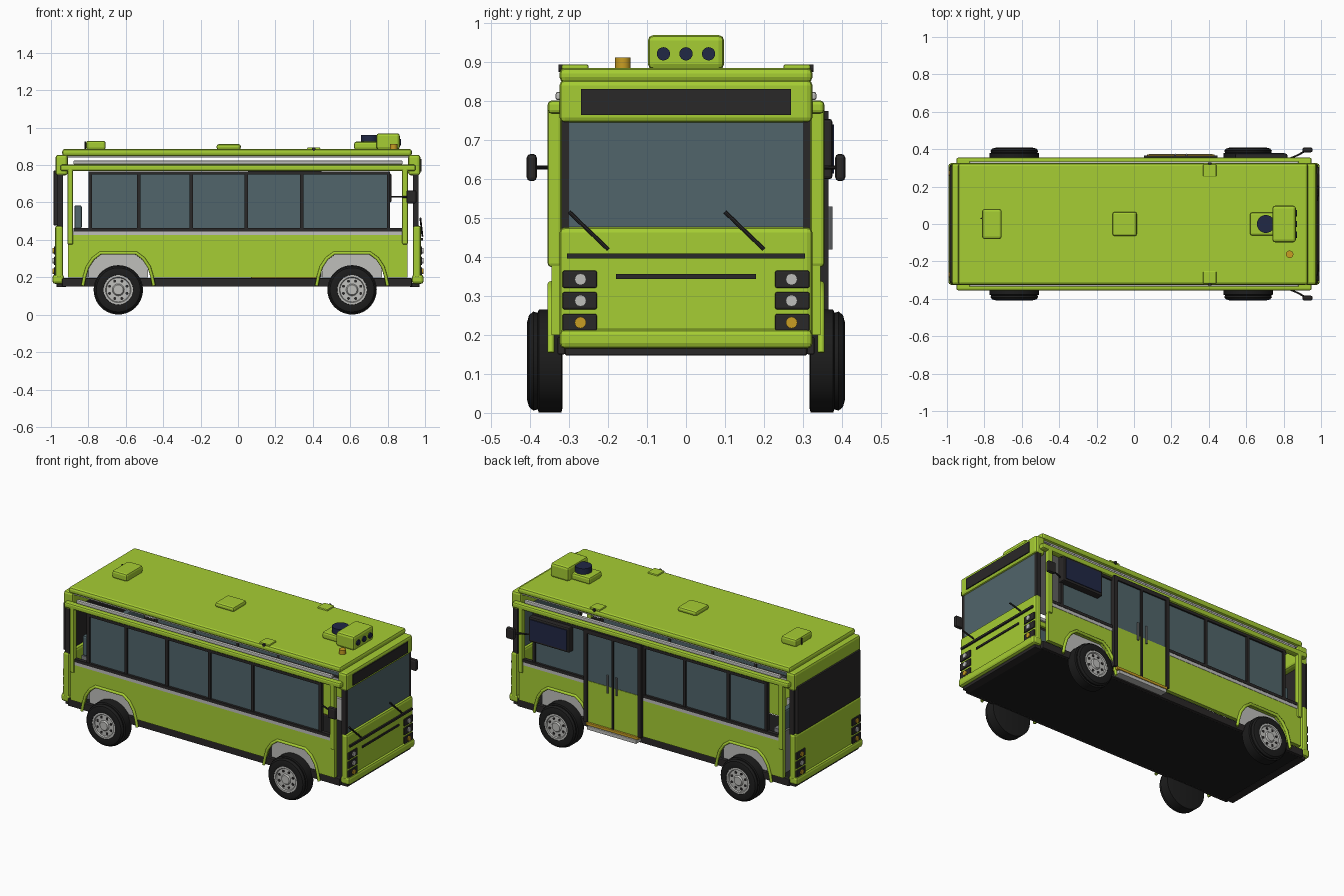
import bpy, bmesh, math
from mathutils import Vector

if "Cube" in bpy.data.objects:
    bpy.data.objects.remove(bpy.data.objects["Cube"])


def material(name, rgb):
    m = bpy.data.materials.new(name)
    m.diffuse_color = (*rgb, 1)
    m.use_nodes = True
    m.node_tree.nodes["Principled BSDF"].inputs["Base Color"].default_value = m.diffuse_color
    return m


GREEN = material("lime green", (0.38, 0.61, 0.033))
BLACK = material("rubber black", (0.012, 0.012, 0.012))
TRIM = material("dark trim", (0.023, 0.021, 0.021))
GLASS = material("grey blue glass", (0.082, 0.13, 0.145))
GREY = material("light grey", (0.52, 0.52, 0.50))
STEEL = material("steel grey", (0.2, 0.21, 0.22))
AMBER = material("amber", (0.58, 0.34, 0.017))
NAVY = material("navy", (0.015, 0.021, 0.06))


def finish(name, bm, mat, bevel=0.0, segs=2):
    bmesh.ops.recalc_face_normals(bm, faces=bm.faces)
    me = bpy.data.meshes.new(name)
    bm.to_mesh(me)
    bm.free()
    me.materials.append(mat)
    ob = bpy.data.objects.new(name, me)
    bpy.context.collection.objects.link(ob)
    if bevel:
        b = ob.modifiers.new("bevel", "BEVEL")
        b.width, b.segments = bevel, segs
    return ob


def box(name, x, y, z, mat, bevel=0.0):
    """Box from (min, max) pairs."""
    bm = bmesh.new()
    bmesh.ops.create_cube(bm, size=1)
    for v in bm.verts:
        v.co = [sum(r) / 2 + c * abs(r[1] - r[0]) for r, c in zip((x, y, z), v.co)]
    return finish(name, bm, mat, bevel)


def side_box(name, s, x, y, z, mat, bevel=0.0):
    return box(name, x, (s * y[0], s * y[1]), z, mat, bevel)


def cyl(name, loc, r, depth, axis, mat, sides=24, bevel=0.0):
    bm = bmesh.new()
    bmesh.ops.create_cone(bm, cap_ends=True, segments=sides, radius1=r, radius2=r, depth=depth)
    rot = Vector((0, 0, 1)).rotation_difference(Vector(axis))
    for v in bm.verts:
        v.co = rot @ v.co + Vector(loc)
    for f in bm.faces:
        f.smooth = len(f.verts) == 4 and sides > 12
    return finish(name, bm, mat, bevel)


def rod(name, a, b, r, mat):
    a, b = Vector(a), Vector(b)
    return cyl(name, (a + b) / 2, r, (b - a).length, b - a, mat, 8)


def extrude_profile(name, pts, y0, y1, mat, bevel=0.0):
    """Side profile in x and z, pulled along y."""
    bm = bmesh.new()
    f = bm.faces.new([bm.verts.new((x, y0, z)) for x, z in pts])
    r = bmesh.ops.extrude_face_region(bm, geom=[f])
    for v in r["geom"]:
        if isinstance(v, bmesh.types.BMVert):
            v.co.y = y1
    return finish(name, bm, mat, bevel)


def lathe(name, profile, cx, cz, s, mat):
    """Spin (y, radius) pairs around a wheel axle."""
    bm = bmesh.new()
    n = 40
    rings = [[bm.verts.new((cx + r * math.cos(2 * math.pi * i / n), s * y,
                            cz + r * math.sin(2 * math.pi * i / n))) for i in range(n)]
             for y, r in profile]
    for a, b in zip(rings, rings[1:]):
        for i in range(n):
            bm.faces.new((a[i], a[(i + 1) % n], b[(i + 1) % n], b[i])).smooth = True
    bm.faces.new(rings[0])
    bm.faces.new(rings[-1])
    ob = finish(name, bm, mat)
    bpy.context.view_layer.objects.active = ob
    ob.select_set(True)
    bpy.ops.object.shade_smooth_by_angle(angle=math.radians(35))
    ob.select_set(False)


WHEELS = (-0.64, 0.61)
ARCH = [(-0.18, 0.2), (-0.165, 0.25), (-0.135, 0.295), (-0.095, 0.325),
        (0.095, 0.325), (0.135, 0.295), (0.165, 0.25), (0.18, 0.2)]

# Floor and roof
box("chassis", (-0.94, 0.93), (-0.315, 0.315), (0.15, 0.197), BLACK, 0.006)
box("roof", (-0.94, 0.93), (-0.325, 0.325), (0.848, 0.886), GREEN, 0.014)
box("ceiling", (-0.92, 0.92), (-0.31, 0.31), (0.84, 0.85), GREY)

for s in (-1, 1):
    # Lower side panel with wheel openings
    pts = [(-0.91, 0.2)]
    for cx in WHEELS:
        pts += [(cx + dx, z) for dx, z in ARCH]
    pts += [(0.905, 0.2), (0.905, 0.425), (-0.91, 0.425)]
    extrude_profile("side_panel", pts, s * 0.322, s * 0.345, GREEN)
    side_box("side_stripe", s, (-0.9, 0.9), (0.322, 0.347), (0.425, 0.445), GREY)
    side_box("side_skirt", s, (-0.94, 0.93), (0.31, 0.33), (0.15, 0.195), TRIM, 0.004)

    # Windows
    side_box("side_glass", s, (-0.79, 0.81), (0.325, 0.335), (0.45, 0.76), GLASS)
    side_box("window_sill", s, (-0.88, 0.88), (0.325, 0.349), (0.445, 0.463), TRIM)
    side_box("window_head", s, (-0.79, 0.81), (0.325, 0.345), (0.75, 0.766), TRIM)
    bars = (-0.79, -0.53, -0.25, 0.045, 0.34, 0.805) if s < 0 else (-0.79, -0.53, -0.23, 0.05, 0.805)
    for x in bars:
        side_box("window_bar", s, (x - 0.009, x + 0.009), (0.322, 0.345), (0.45, 0.765), TRIM)

    # Rails and corner posts
    side_box("upper_rail", s, (-0.95, 0.95), (0.315, 0.355), (0.768, 0.802), GREEN, 0.01)
    side_box("gutter", s, (-0.88, 0.88), (0.312, 0.335), (0.803, 0.824), GREY, 0.006)
    for x in (-0.897, 0.893):
        side_box("corner_post", s, (x - 0.015, x + 0.015), (0.32, 0.355), (0.375, 0.79), GREEN, 0.008)

    for cx in WHEELS:
        # Wheel well and arch trim
        side_box("wheel_well", s, (cx - 0.16, cx + 0.16), (0.3, 0.316), (0.2, 0.335), GREY)
        path = [(cx - 0.19, 0.155)] + [(cx + dx, z + 0.005) for dx, z in ARCH] + [(cx + 0.19, 0.155)]
        cu = bpy.data.curves.new("wheel_arch", "CURVE")
        cu.dimensions = "3D"
        cu.bevel_depth, cu.bevel_resolution, cu.use_fill_caps = 0.009, 2, True
        sp = cu.splines.new("POLY")
        sp.points.add(len(path) - 1)
        for p, (x, z) in zip(sp.points, path):
            p.co = (x, s * 0.347, z, 1)
        cu.materials.append(GREEN)
        bpy.context.collection.objects.link(bpy.data.objects.new("wheel_arch", cu))

        # Wheel
        cz = 0.133
        lathe("tyre", [(0.317, 0.12), (0.32, 0.132), (0.378, 0.132), (0.381, 0.124), (0.392, 0.127),
                       (0.403, 0.118), (0.408, 0.1), (0.406, 0.08), (0.392, 0.076)], cx, cz, s, BLACK)
        lathe("rim", [(0.388, 0.08), (0.405, 0.079), (0.405, 0.068), (0.398, 0.064),
                      (0.399, 0.032), (0.407, 0.026), (0.407, 0.012)], cx, cz, s, GREY)
        for i in range(8):
            a = math.tau * (i + 0.5) / 8
            cyl("rim_hole", (cx + 0.05 * math.cos(a), s * 0.399, cz + 0.05 * math.sin(a)),
                0.008, 0.004, (0, 1, 0), TRIM, 10)

    # Mirror
    rod("mirror_arm", (0.82, s * 0.345, 0.63), (0.88, s * 0.37, 0.63), 0.005, TRIM)
    rod("mirror_arm", (0.88, s * 0.37, 0.63), (0.93, s * 0.4, 0.63), 0.005, TRIM)
    side_box("mirror", s, (0.9, 0.955), (0.383, 0.409), (0.595, 0.665), TRIM, 0.01)

    # Small roof marker
    box("roof_marker", (0.37, 0.44), (s * 0.285 - 0.035, s * 0.285 + 0.035), (0.88, 0.895), GREEN, 0.006)
    cyl("marker_lens", (0.405, s * 0.322, 0.885), 0.01, 0.012, (0, 1, 0), TRIM, 12)

# Front and rear ends
for d in (1, -1):
    def end(name, x, y, z, mat, bevel=0.0):
        return box(name, (d * x[0], d * x[1]), y, z, mat, bevel)
    end("end_header", (0.91, 0.975), (-0.325, 0.325), (0.745, 0.855), GREEN, 0.014)
    end("end_panel", (0.935, 0.978), (-0.325, 0.325), (0.19, 0.477), GREEN, 0.014)
    end("bumper", (0.93, 0.992), (-0.325, 0.325), (0.165, 0.215), GREEN, 0.014)
    end("bumper_lip", (0.92, 0.97), (-0.31, 0.31), (0.147, 0.17), TRIM, 0.004)
    for s in (-1, 1):
        end("end_pillar", (0.935, 0.965), (s * 0.31 - 0.01, s * 0.31 + 0.01), (0.47, 0.75), TRIM)
        for z, lamp in ((0.343, GREY), (0.288, GREY), (0.232, AMBER)):
            lamp = lamp if d > 0 or z < 0.3 else AMBER
            end("lamp_housing", (0.97, 0.985), (s * 0.273 - 0.044, s * 0.273 + 0.044),
                (z - 0.022, z + 0.022), TRIM, 0.004)
            cyl("lamp", (d * 0.985, s * 0.271, z), 0.015, 0.012, (1, 0, 0), lamp, 12)

# Front details
box("windshield", (0.95, 0.964), (-0.302, 0.302), (0.47, 0.75), GLASS)
box("destination_sign", (0.97, 0.981), (-0.27, 0.27), (0.765, 0.832), TRIM)
box("front_strip", (0.97, 0.988), (-0.305, 0.305), (0.396, 0.409), TRIM)
box("grille_slot", (0.97, 0.984), (-0.18, 0.18), (0.344, 0.356), TRIM)
for y in (-0.3, 0.1):
    rod("wiper", (0.975, y, 0.516), (0.986, y + 0.1, 0.42), 0.005, TRIM)

# Rear window and rear seat
box("rear_window", (-0.986, -0.95), (-0.308, 0.308), (0.478, 0.77), TRIM, 0.004)
box("rear_seat_base", (-0.88, -0.8), (-0.28, 0.28), (0.2, 0.46), STEEL)
box("rear_seat_back", (-0.875, -0.835), (-0.28, 0.28), (0.46, 0.585), GLASS, 0.01)

# Folding entrance door
for x in (0.065, 0.25, 0.435):
    w = 0.006 if x == 0.25 else 0.012
    box("door_frame", (x - w, x + w), (0.33, 0.366), (0.2, 0.775), TRIM)
box("door_head", (0.06, 0.44), (0.33, 0.366), (0.75, 0.775), TRIM)
for x0, x1 in ((0.075, 0.245), (0.255, 0.425)):
    box("door_panel", (x0, x1), (0.33, 0.36), (0.2, 0.455), GREEN)
    box("door_glass", (x0, x1), (0.33, 0.357), (0.455, 0.752), GLASS)
for x in (0.22, 0.28):
    rod("door_handle", (x, 0.37, 0.42), (x, 0.37, 0.53), 0.006, STEEL)
box("step_edge", (0.07, 0.43), (0.33, 0.372), (0.183, 0.2), AMBER, 0.003)
box("step", (0.08, 0.42), (0.31, 0.375), (0.158, 0.18), GREY, 0.004)

# Side display screen
box("screen_frame", (0.54, 0.82), (0.33, 0.376), (0.6, 0.755), TRIM, 0.008)
box("screen", (0.555, 0.805), (0.37, 0.38), (0.615, 0.74), NAVY)

# Roof equipment
box("sensor_housing", (0.74, 0.865), (-0.098, 0.098), (0.882, 0.97), GREEN, 0.014)
for y in (-0.058, 0, 0.058):
    cyl("sensor_lens", (0.866, y, 0.922), 0.017, 0.012, (1, 0, 0), NAVY)
box("scanner_base", (0.62, 0.75), (-0.062, 0.062), (0.882, 0.925), GREEN, 0.012)
cyl("scanner", (0.705, 0, 0.942), 0.048, 0.036, (0, 0, 1), NAVY)
cyl("beacon", (0.832, -0.162, 0.898), 0.02, 0.028, (0, 0, 1), AMBER)
box("rear_roof_unit", (-0.812, -0.708), (-0.08, 0.08), (0.882, 0.93), GREEN, 0.012)
rod("antenna", (-0.817, 0.03, 0.886), (-0.817, 0.03, 0.925), 0.004, TRIM)
box("roof_hatch", (-0.115, 0.015), (-0.065, 0.065), (0.882, 0.912), GREEN, 0.012)
